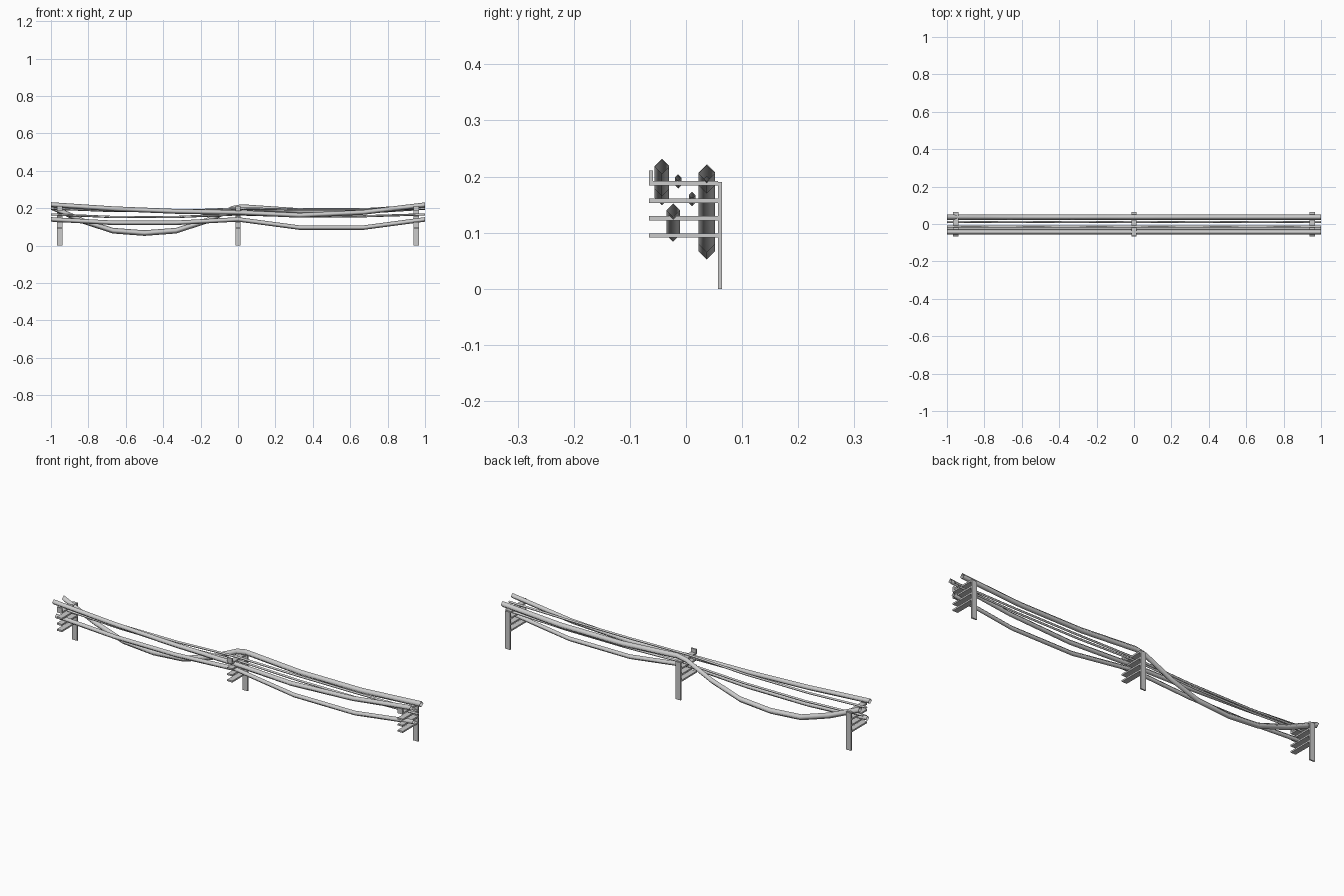
import bpy, bmesh
from mathutils import Vector

cube = bpy.data.objects.get("Cube")
if cube:
    bpy.data.objects.remove(cube, do_unlink=True)

grey = bpy.data.materials.new("light_grey")
grey.use_nodes = True
GREY = (0.6, 0.6, 0.6, 1)
grey.diffuse_color = GREY
grey.node_tree.nodes["Principled BSDF"].inputs["Base Color"].default_value = GREY


def finish(bm, name):
    bmesh.ops.recalc_face_normals(bm, faces=bm.faces)
    mesh = bpy.data.meshes.new(name)
    bm.to_mesh(mesh)
    bm.free()
    mesh.materials.append(grey)
    ob = bpy.data.objects.new(name, mesh)
    bpy.context.collection.objects.link(ob)
    return ob


def box(bm, x, y0, y1, z0, z1, width):
    verts = bmesh.ops.create_cube(bm, size=1)["verts"]
    for v in verts:
        v.co = Vector((x + v.co.x * width,
                       (y0 + y1) / 2 + v.co.y * (y1 - y0),
                       (z0 + z1) / 2 + v.co.z * (z1 - z0)))


def cable(name, y, r, path):
    """Open diamond-section tube following (x, z) points."""
    bm = bmesh.new()
    rings = [[bm.verts.new((x, y + a * r, z + b * r))
              for a, b in ((1, 0), (0, 1), (-1, 0), (0, -1))] for x, z in path]
    for p, q in zip(rings, rings[1:]):
        for i in range(4):
            j = (i + 1) % 4
            bm.faces.new((p[i], p[j], q[j], q[i]))
    ob = finish(bm, name)
    for f in ob.data.polygons:
        f.use_smooth = True


# Three brackets: upright, four arms, and a lip on the top arm
for side, x in (("right", -0.953), ("middle", 0), ("left", 0.953)):
    bm = bmesh.new()
    box(bm, x, 0.057, 0.064, 0, 0.19, 0.028)
    for i in range(4):
        z = 0.095 + i * 0.031
        box(bm, x, -0.066, 0.057, z - 0.004, z + 0.004, 0.028)
    box(bm, x, -0.066, -0.059, 0.192, 0.211, 0.028)
    finish(bm, side + "_bracket")

# Sagging cables
thirds = (-1, -0.67, -0.33, 0, 0.33, 0.67, 1)
cable("front_cable", -0.043, 0.013,
      list(zip(thirds, (0.219, 0.197, 0.183, 0.177, 0.162, 0.178, 0.218))))
cable("low_cable", -0.023, 0.012,
      list(zip(thirds, (0.14, 0.122, 0.122, 0.14, 0.096, 0.096, 0.14))))
cable("thin_upper_cable", -0.014, 0.006,
      list(zip(thirds, (0.198, 0.185, 0.185, 0.198, 0.194, 0.194, 0.198))))
cable("thin_lower_cable", 0.011, 0.006,
      list(zip(thirds, (0.167, 0.153, 0.153, 0.167, 0.157, 0.157, 0.167))))
cable("back_cable", 0.037, 0.015,
      [(-1, 0.207), (-0.83, 0.132), (-0.67, 0.08), (-0.5, 0.067), (-0.33, 0.08),
       (-0.17, 0.132), (-0.03, 0.197), (0.02, 0.206), (0.33, 0.185),
       (0.67, 0.185), (1, 0.206)])
